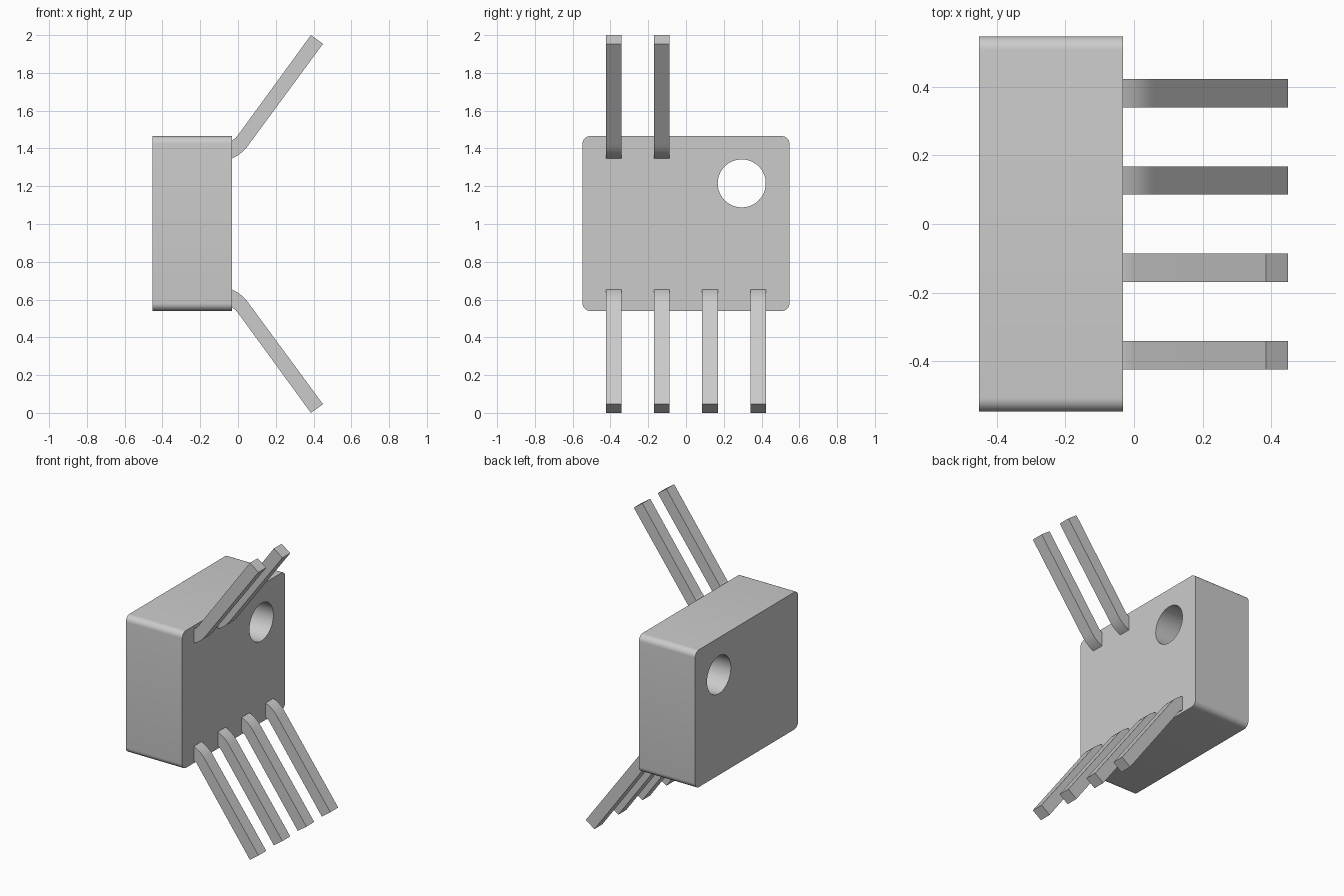
import bpy, bmesh, math
from mathutils import Vector

if "Cube" in bpy.data.objects:
    bpy.data.objects.remove(bpy.data.objects["Cube"], do_unlink=True)

grey = bpy.data.materials.new("light_grey")
grey.use_nodes = True
colour = (0.6, 0.6, 0.6, 1)
grey.diffuse_color = colour
grey.node_tree.nodes["Principled BSDF"].inputs["Base Color"].default_value = colour


def finish(name, bm):
    """Turn a bmesh into a smooth-shaded object with sharp edges kept."""
    bmesh.ops.recalc_face_normals(bm, faces=bm.faces[:])
    mesh = bpy.data.meshes.new(name)
    bm.to_mesh(mesh)
    bm.free()
    mesh.materials.append(grey)
    obj = bpy.data.objects.new(name, mesh)
    bpy.context.collection.objects.link(obj)
    return obj


def smooth(obj):
    bpy.ops.object.select_all(action='DESELECT')
    obj.select_set(True)
    bpy.context.view_layer.objects.active = obj
    bpy.ops.object.shade_smooth_by_angle(angle=math.radians(35))


def extrude_outline(name, points, offset):
    """Extrude a closed 3D outline along an offset."""
    bm = bmesh.new()
    face = bm.faces.new([bm.verts.new(p) for p in points])
    moved = bmesh.ops.extrude_face_region(bm, geom=[face])["geom"]
    bmesh.ops.translate(bm, vec=offset,
                        verts=[v for v in moved if isinstance(v, bmesh.types.BMVert)])
    return finish(name, bm)


def arc(cy, cz, r, start, end, steps):
    for i in range(steps + 1):
        a = math.radians(start + (end - start) * i / steps)
        yield cy + r * math.cos(a), cz + r * math.sin(a)


# Rounded block body
BACK, FACE = -0.452, -0.032
HALF_Y, LOW, HIGH, R = 0.548, 0.54, 1.465, 0.04
outline = []
for k, (sy, z) in enumerate([(1, HIGH - R), (-1, HIGH - R), (-1, LOW + R), (1, LOW + R)]):
    outline += arc(sy * (HALF_Y - R), z, R, 90 * k, 90 * k + 90, 8)
body = extrude_outline("body", [(BACK, y, z) for y, z in outline],
                       Vector((FACE - BACK, 0, 0)))

# Round mounting hole through the body
hole = list(arc(0.295, 1.215, 0.127, 0, 360, 64))[:-1]
cutter = extrude_outline("hole_cutter", [(BACK - 0.1, y, z) for y, z in hole],
                         Vector((FACE - BACK + 0.2, 0, 0)))
cut = body.modifiers.new("hole", 'BOOLEAN')
cut.operation = 'DIFFERENCE'
cut.solver = 'EXACT'
cut.object = cutter
bpy.ops.object.select_all(action='DESELECT')
body.select_set(True)
bpy.context.view_layer.objects.active = body
bpy.ops.object.modifier_apply(modifier=cut.name)
bpy.data.objects.remove(cutter, do_unlink=True)
smooth(body)

# Bent pins: side profile with a curved root, mirrored about z = 1 for the lower row
PIN_WIDTH = 0.083
profile = [(-0.032, 1.347), (-0.012, 1.357), (0.01, 1.371), (0.03, 1.388),
           (0.047, 1.407), (0.061, 1.426), (0.45, 1.954), (0.386, 2.0),
           (-0.002, 1.468), (-0.012, 1.456), (-0.032, 1.443)]


def pin(name, y, upper):
    points = [(x, y - PIN_WIDTH / 2, z if upper else 2 - z) for x, z in profile]
    smooth(extrude_outline(name, points, Vector((0, PIN_WIDTH, 0))))


for i in range(4):
    y = -0.383 + 0.255 * i
    pin(f"lower_pin_{i + 1}", y, False)
    if i < 2:
        pin(f"upper_pin_{i + 1}", y, True)
